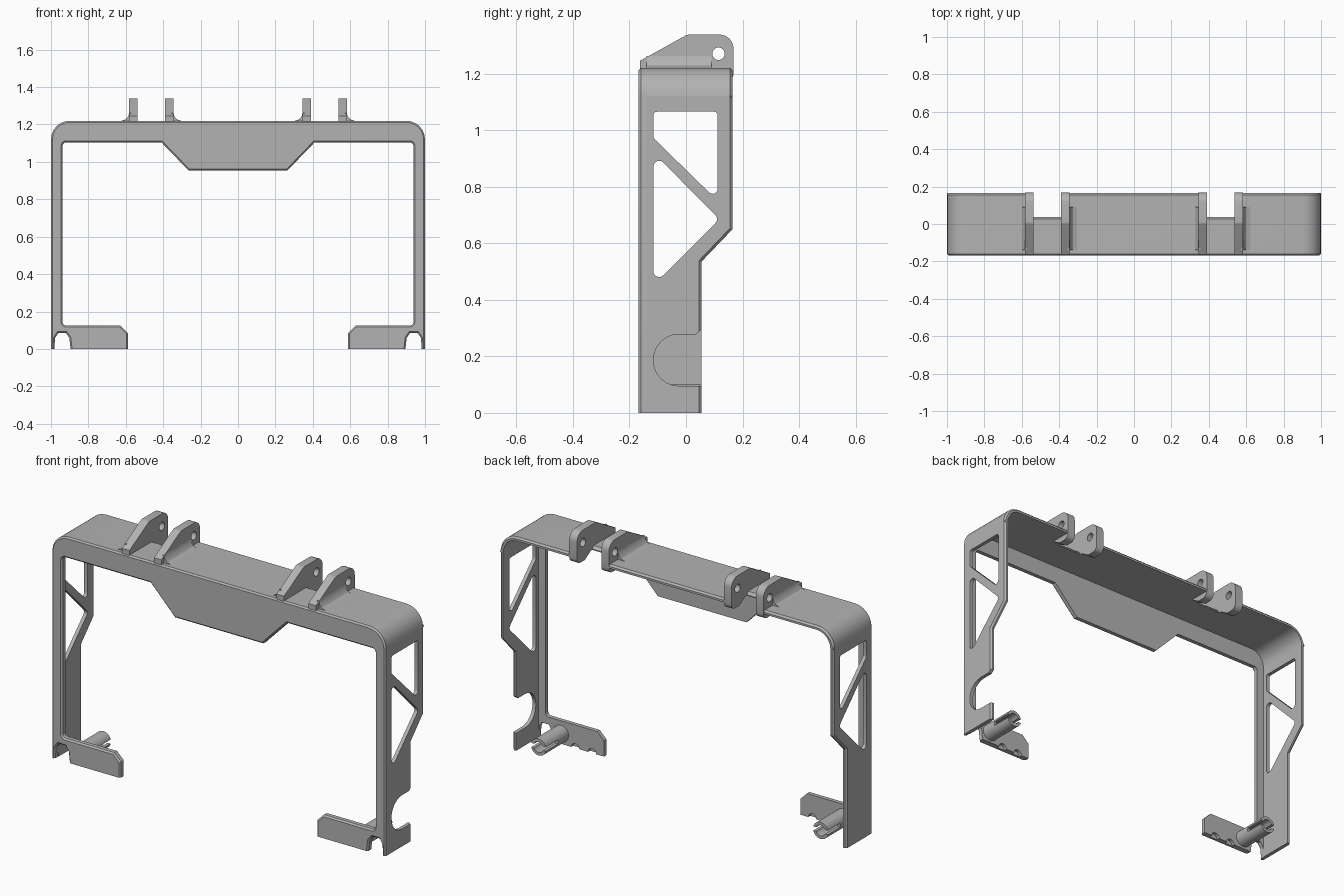
import bpy, bmesh
from math import cos, sin, pi, hypot
from mathutils import Vector

cube = bpy.data.objects.get("Cube")
if cube:
    bpy.data.objects.remove(cube, do_unlink=True)

grey = bpy.data.materials.new("plain_grey")
grey.use_nodes = True
colour = (0.45, 0.45, 0.45, 1)
grey.diffuse_color = colour
grey.node_tree.nodes["Principled BSDF"].inputs["Base Color"].default_value = colour

FRONT, INNER, BACK = -0.168, -0.138, 0.168
parts = []


def rounded(points, steps=6):
    """Replace every corner given as (a, b, radius) by an arc."""
    out = []
    for i, p in enumerate(points):
        v = Vector(p[:2])
        if len(p) == 2:
            out.append(v)
            continue
        d0 = (Vector(points[i - 1][:2]) - v).normalized()
        d1 = (Vector(points[(i + 1) % len(points)][:2]) - v).normalized()
        half = d0.angle(d1) / 2
        centre = v + (d0 + d1).normalized() * p[2] / sin(half)
        side = (v - centre).normalized()
        sweep = pi / 2 - half
        along = (d1 - d1.dot(side) * side).normalized()
        for k in range(steps + 1):
            t = -sweep + 2 * sweep * k / steps
            out.append(centre + p[2] * (cos(t) * side + sin(t) * along))
    return out


def circle(a, b, r, n=32):
    return [(a + r * cos(2 * pi * k / n), b + r * sin(2 * pi * k / n)) for k in range(n)]


def prism(name, points, axis, lo, hi, chamfer=0, where=None, keep=True):
    """Extrude a profile along x (points are y, z) or along y (points are x, z)."""
    place = (lambda p, d: (d, p[0], p[1])) if axis == "x" else (lambda p, d: (p[0], d, p[1]))
    bm = bmesh.new()
    verts = [bm.verts.new(place(p, lo)) for p in rounded(points)]
    base = bm.faces.new(verts)
    ext = bmesh.ops.extrude_face_region(bm, geom=[base])["geom"]
    moved = [g for g in ext if isinstance(g, bmesh.types.BMVert)]
    bmesh.ops.translate(bm, verts=moved, vec=place((0, 0), hi - lo))
    bmesh.ops.recalc_face_normals(bm, faces=bm.faces)
    if chamfer:
        edges = [e for e in bm.edges if where((e.verts[0].co + e.verts[1].co) / 2, e)]
        bmesh.ops.bevel(bm, geom=edges, offset=chamfer, segments=1, affect="EDGES",
                        clamp_overlap=False)
    mesh = bpy.data.meshes.new(name)
    bm.to_mesh(mesh)
    bm.free()
    mesh.materials.append(grey)
    obj = bpy.data.objects.new(name, mesh)
    bpy.context.collection.objects.link(obj)
    if keep:
        parts.append(obj)
    return obj


def cut(obj, *args):
    """Subtract a prism from a part."""
    tool = prism("cutter", *args, keep=False)
    tool.hide_render = True
    mod = obj.modifiers.new("cut", "BOOLEAN")
    mod.operation, mod.solver, mod.object = "DIFFERENCE", "EXACT", tool
    bpy.context.view_layer.objects.active = obj
    bpy.ops.object.modifier_apply(modifier=mod.name)
    bpy.data.objects.remove(tool, do_unlink=True)


def flip(points, s):
    return [(s * p[0], *p[1:]) for p in points]


def both(points):
    return points + flip(points, -1)[::-1]


def box(a0, a1, b0, b1):
    return [(a0, b0), (a1, b0), (a1, b1), (a0, b1)]


# Front frame with centre tab and feet, one outline
frame = prism("front_frame", both([
    (1, 1.22, 0.1), (1, 0), (0.982, 0), (0.978, 0.06), (0.96, 0.085), (0.92, 0.085),
    (0.902, 0.06), (0.895, 0), (0.588, 0), (0.588, 0.085), (0.628, 0.125),
    (0.938, 0.125, 0.02), (0.938, 1.105, 0.02), (0.41, 1.105), (0.265, 0.955)]),
    "y", FRONT, INNER, 0.008,
    lambda m, e: all(abs(v.co.y - FRONT) < 1e-5 for v in e.verts) and m.z > 0.001)

# Scallops behind the lower edge of the feet
for s in (1, -1):
    for x in (0.66, 0.76):
        cut(frame, circle(s * x, 0, 0.024), "y", -0.155, -0.12)

# Top plate with rounded shoulders
top = prism("top_plate", both([(1, 1.22, 0.1), (1, 1.12), (0.98, 1.12), (0.98, 1.2, 0.08)]),
            "y", INNER, 0.165, 0.009,
            lambda m, e: all(v.co.y > 0.16 for v in e.verts)
            and hypot(max(abs(m.x) - 0.9, 0), m.z - 1.12) > 0.095)

wall_outline = [(INNER, 0), (0.055, 0), (0.055, 0.535), (0.165, 0.65),
                (0.165, 1.12), (INNER, 1.12)]
upper_window = [(-0.115, 1.065, 0.012), (0.112, 1.065, 0.012),
                (0.112, 0.75, 0.018), (-0.115, 0.972, 0.018)]
lower_window = [(-0.115, 0.92, 0.02), (0.118, 0.685, 0.02), (-0.115, 0.452, 0.02)]
lug_outline = [(FRONT + 0.005, 1.2), (FRONT + 0.005, 1.245), (0.005, 1.338, 0.03),
               (BACK, 1.338, 0.05), (BACK, 1.17, 0.03), (0.1, 1.17), (0.05, 1.2)]

for s, side in ((1, "left"), (-1, "right")):
    # Side wall with truss windows
    wall = prism(side + "_wall", wall_outline, "x", s * 0.98, s * 1.0, 0.009,
                 lambda m, e: all(abs(v.co.x) > 0.995 for v in e.verts)
                 and m.y > 0.05 and m.z > 0.01)
    for window in (upper_window, lower_window):
        cut(wall, window, "x", s * 0.9, s * 1.1)
    if s > 0:
        # Open cable notch in the left wall
        cut(wall, [(0.2, 0.095), (0.2, 0.3), (0.055, 0.295), (0.035, 0.278),
                   (-0.115, 0.278, 0.09), (-0.115, 0.095, 0.09)], "x", 0.9, 1.1)

    # Gap in the top plate between the lugs
    cut(top, [(0.018, 1.23), (0.037, 1.205), (0.037, 1.1), (0.3, 1.1), (0.3, 1.23)],
        "x", s * 0.39, s * 0.536)

    # Hinge lugs with flared feet
    for name, near, far in (("inner", 0.39, 0.345), ("outer", 0.536, 0.582)):
        lug = prism(f"{side}_{name}_lug", lug_outline, "x", s * near, s * far)
        cut(lug, circle(0.115, 1.27, 0.022), "x", s * 0.2, s * 0.7)
        d = 0.04 if far > near else -0.04
        flare = [(far - d / 4, 1.212), (far - d / 4, 1.262), (far, 1.262),
                 (far + d * 0.12, 1.243), (far + d * 0.45, 1.228), (far + d, 1.22),
                 (far + d, 1.212)]
        prism(f"{side}_{name}_lug_flare", flip(flare, s), "y", -0.14, 0.09)

    # Slotted tube behind each foot
    x, z = s * 0.845, 0.056
    tube = prism(side + "_foot_tube", circle(x, z, 0.045), "y", INNER - 0.005, 0.055)
    cut(tube, circle(x, z, 0.029), "y", INNER + 0.01, 0.1)
    cut(tube, box(x - 0.1, x + 0.1, z - 0.011, z + 0.011), "y", -0.05, 0.1)

# Smooth the arcs, keep hard edges
bpy.ops.object.select_all(action="DESELECT")
for obj in parts:
    obj.select_set(True)
bpy.context.view_layer.objects.active = parts[0]
bpy.ops.object.shade_smooth_by_angle(angle=0.5)
